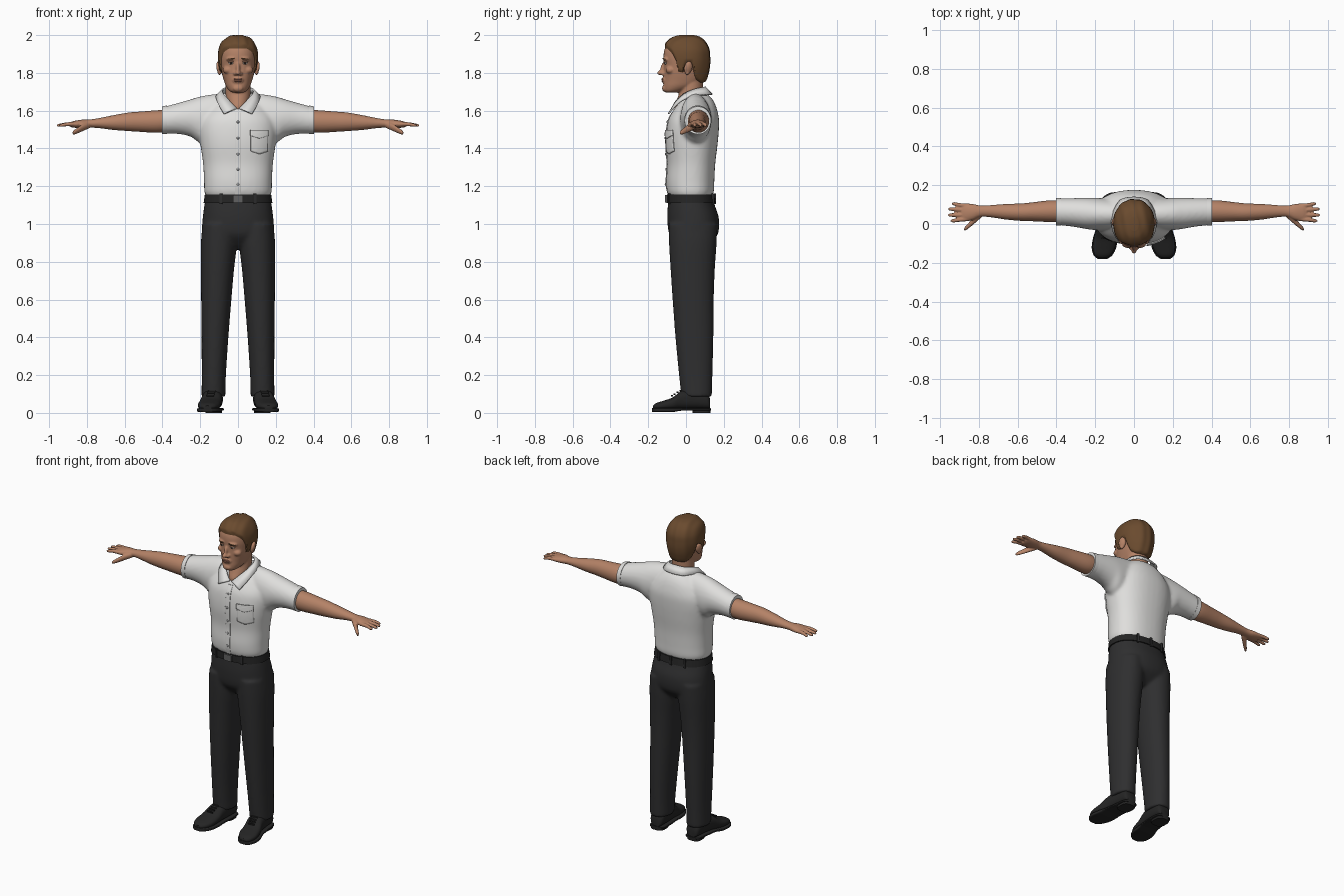
import bpy, bmesh, math
from mathutils import Vector, Matrix, Euler

if "Cube" in bpy.data.objects:
    bpy.data.objects.remove(bpy.data.objects["Cube"], do_unlink=True)


def material(name, *rgb):
    m = bpy.data.materials.new(name)
    m.use_nodes = True
    m.diffuse_color = (*rgb, 1)
    m.node_tree.nodes["Principled BSDF"].inputs["Base Color"].default_value = (*rgb, 1)
    return m


SKIN = material("skin", .46, .225, .135)
LIPS = material("lips", .36, .15, .10)
HAIR = material("brown_hair", .145, .07, .028)
SHIRT = material("white_cloth", .74, .735, .72)
BUTTON = material("grey_button", .42, .42, .42)
CLOTH = material("dark_cloth", .028, .028, .029)
LEATHER = material("black_leather", .018, .018, .018)
METAL = material("buckle_metal", .12, .12, .12)
EYE = material("eye_white", .5, .45, .4)
IRIS = material("eye_dark", .03, .02, .015)


def resample(rings, steps=5):
    """Smooth curve through the given cross-sections."""
    out = []
    for i in range(len(rings) - 1):
        a, b, c, d = (rings[min(max(i + k, 0), len(rings) - 1)] for k in (-1, 0, 1, 2))
        for s in range(steps):
            t = s / steps
            out.append([q + .5 * t * (r - p + t * (2*p - 5*q + 4*r - s4 + t * (3*(q - r) + s4 - p)))
                        for p, q, r, s4 in zip(a, b, c, d)])
    return out + [list(rings[-1])]


def loft(bm, rings, axis="z", power=2, both=False, seg=40, steps=5):
    """Rings are (position, side centre, half width, low, high)."""
    def bend(v):
        return math.copysign(abs(v) ** (2 / power), v)
    for sign in ((1, -1) if both else (1,)):
        loops = []
        for pos, mid, wide, low, high in resample(rings, steps):
            loop = []
            for k in range(seg):
                ang = 2 * math.pi * k / seg
                u = mid + wide * bend(math.cos(ang))
                v = (low + high) / 2 + (high - low) / 2 * bend(math.sin(ang))
                x, y, z = {"z": (u, v, pos), "x": (pos, u, v), "y": (u, pos, v)}[axis]
                loop.append(bm.verts.new((x * sign, y, z)))
            loops.append(loop)
        for a, b in zip(loops, loops[1:]):
            for k in range(seg):
                n = (k + 1) % seg
                bm.faces.new((a[k], a[n], b[n], b[k]))
        bm.faces.new(loops[0])
        bm.faces.new(loops[-1])


def blob(bm, loc, size, rot=(0, 0, 0), both=False):
    for s in ((1, -1) if both else (1,)):
        m = (Matrix.Translation((loc[0] * s, loc[1], loc[2]))
             @ Euler((rot[0], rot[1] * s, rot[2] * s)).to_matrix().to_4x4()
             @ Matrix.Diagonal((*size, 1)))
        bmesh.ops.create_uvsphere(bm, u_segments=20, v_segments=12, radius=1, matrix=m)


def box(bm, loc, size, rot=0):
    bmesh.ops.create_cube(bm, size=1, matrix=Matrix.Translation(loc)
                          @ Matrix.Rotation(rot, 4, "Z") @ Matrix.Diagonal((*size, 1)))


def finish(name, bm, mat, voxel=0, relax=0, thick=0):
    bmesh.ops.recalc_face_normals(bm, faces=bm.faces)
    me = bpy.data.meshes.new(name)
    bm.to_mesh(me)
    bm.free()
    me.materials.append(mat)
    me.shade_smooth()
    me.set_sharp_from_angle(angle=math.radians(45))
    ob = bpy.data.objects.new(name, me)
    bpy.context.collection.objects.link(ob)
    if thick:
        m = ob.modifiers.new("thickness", "SOLIDIFY")
        m.thickness, m.offset = thick, 0
    if voxel:
        m = ob.modifiers.new("blend", "REMESH")
        m.mode, m.voxel_size, m.use_smooth_shade = "VOXEL", voxel, True
    if relax:
        m = ob.modifiers.new("relax", "SMOOTH")
        m.factor, m.iterations = .5, relax
    return ob


def blobs(name, mat, items, both=True, voxel=0):
    bm = bmesh.new()
    for item in items:
        blob(bm, *item, both=both)
    return finish(name, bm, mat, voxel)


# Shirt: torso and short sleeves blended together
TORSO = [(1.14, 0, .165, -.085, .135), (1.17, 0, .178, -.10, .147), (1.23, 0, .18, -.105, .15),
         (1.32, 0, .185, -.10, .155), (1.42, 0, .199, -.107, .167), (1.5, 0, .207, -.103, .174),
         (1.56, 0, .197, -.09, .174), (1.62, 0, .155, -.055, .16), (1.66, 0, .11, -.02, .14),
         (1.69, 0, .08, 0, .11)]
SLEEVE = [(.05, .055, .06, 1.48, 1.69), (.12, .05, .078, 1.44, 1.688), (.2, .052, .083, 1.43, 1.675),
          (.25, .055, .08, 1.462, 1.66), (.32, .06, .073, 1.477, 1.64), (.4, .063, .068, 1.477, 1.618)]
bm = bmesh.new()
loft(bm, TORSO, power=2.3)
loft(bm, SLEEVE, "x", both=True)
finish("shirt", bm, SHIRT, .01, 5)
bm = bmesh.new()
loft(bm, [(.375, .062, .071, 1.478, 1.628), (.403, .063, .07, 1.475, 1.622)], "x", both=True, steps=1)
finish("sleeve_hems", bm, SHIRT)

CHEST = resample(TORSO, 12)


def front(x, z):
    """Depth of the shirt front at a point."""
    _, _, w, lo, hi = min(CHEST, key=lambda r: abs(r[0] - z))
    return (lo + hi) / 2 - (hi - lo) / 2 * max(0, 1 - abs(x / w) ** 2.3) ** (1 / 2.3)


bm = bmesh.new()
loft(bm, [(z, 0, .016, front(0, z) - .003, front(0, z) + .012)
          for z in (1.155, 1.2, 1.26, 1.32, 1.38, 1.44, 1.5, 1.55, 1.59)], power=6)
finish("button_placket", bm, SHIRT)
blobs("shirt_buttons", BUTTON, [((0, front(0, z) - .004, z), (.007, .004, .007))
                               for z in (1.21, 1.29, 1.37, 1.455, 1.54)], both=False)


def chest_patch(name, x, z, w, h, point, lift):
    bm = bmesh.new()
    bmesh.ops.create_grid(bm, x_segments=12, y_segments=12, size=1)
    for v in bm.verts:
        px, pz = x + w * v.co.x, z + h * v.co.y
        if v.co.y < 0:
            pz += point * v.co.y * (1 - abs(v.co.x))
        v.co = (px, front(px, pz) - lift, pz)
    finish(name, bm, SHIRT, thick=.006)


chest_patch("chest_pocket", .113, 1.435, .045, .05, .015, .003)
chest_patch("pocket_flap", .113, 1.483, .048, .015, .015, .009)

# Collar: folded strip from nape to tips
TOP = [(0, .10, 1.725), (.05, .09, 1.722), (.08, .045, 1.712), (.076, -.01, 1.688),
       (.045, -.05, 1.652), (.006, -.073, 1.612)]
FALL = [(0, .138, 1.685), (.07, .122, 1.685), (.112, .045, 1.68), (.112, -.02, 1.655),
        (.098, -.06, 1.622), (.074, -.093, 1.583)]
bm = bmesh.new()
for s in (1, -1):
    rows = [[bm.verts.new((x * s, y, z)) for x, y, z in resample(r, 4)] for r in (TOP, FALL)]
    for k in range(len(rows[0]) - 1):
        bm.faces.new((rows[0][k], rows[0][k + 1], rows[1][k + 1], rows[1][k]))
bmesh.ops.remove_doubles(bm, verts=bm.verts, dist=.0005)
finish("collar", bm, SHIRT, thick=.009)

# Trousers: hips and legs blended together
bm = bmesh.new()
loft(bm, [(1.15, 0, .168, -.09, .14), (1.1, 0, .178, -.096, .152), (1.03, 0, .187, -.099, .174),
          (.95, 0, .19, -.09, .17), (.9, 0, .165, -.055, .135), (.87, 0, .1, -.02, .1)], power=2.3)
loft(bm, [(1, .1, .088, -.092, .165), (.9, .101, .095, -.09, .162), (.75, .109, .087, -.081, .152),
          (.6, .115, .08, -.071, .147), (.4, .122, .071, -.056, .145), (.2, .128, .064, -.037, .14),
          (.085, .13, .063, -.024, .137)], power=2.15, both=True)
finish("trousers", bm, CLOTH, .01, 4)

# Belt, buckle and loops
bm = bmesh.new()
loft(bm, [(1.112, 0, .182, -.103, .156), (1.155, 0, .176, -.101, .15)], power=2.3, steps=1, seg=64)
finish("belt", bm, LEATHER)
bm = bmesh.new()
box(bm, (0, -.104, 1.133), (.055, .012, .04))
finish("belt_buckle", bm, METAL)
bm = bmesh.new()
for x, y, r in ((.09, -.088, .25), (-.09, -.088, -.25), (.09, .143, -.25), (-.09, .143, .25), (0, .153, 0)):
    box(bm, (x, y, 1.133), (.012, .014, .055), r)
finish("belt_loops", bm, CLOTH)

# Shoes: uppers, soles and heels with toes turned outward
UPPER = [(.128, .128, .028, .02, .07), (.112, .128, .043, .02, .105), (.05, .13, .05, .02, .125),
         (-.02, .138, .053, .018, .118), (-.07, .148, .058, .015, .082), (-.12, .155, .058, .015, .064),
         (-.158, .16, .043, .016, .052), (-.176, .162, .02, .018, .038)]
bm = bmesh.new()
loft(bm, UPPER, "y", 2.4, both=True)
finish("shoe_uppers", bm, LEATHER)
bm = bmesh.new()
loft(bm, [(y * 1.02, c, w + .005, .004 if y < -.05 else .012, .026) for y, c, w, _, _ in UPPER],
     "y", 5, both=True)
loft(bm, [(0, .129, .044, .035, .13), (.024, .129, .045, .032, .132)], power=3, both=True, steps=1)
finish("shoe_soles", bm, LEATHER)
bm = bmesh.new()
for s in (1, -1):
    for k in range(4):
        y, z = -.03 - .015 * k, .117 - .009 * k
        box(bm, (s * (.138 + .003 * k), y, z), (.04, .006, .008), s * .1)
finish("shoe_laces", bm, LEATHER)

# Arms, palms, fingers and thumbs
bm = bmesh.new()
loft(bm, [(.36, .065, .055, 1.49, 1.605), (.43, .066, .056, 1.483, 1.602), (.52, .063, .049, 1.488, 1.595),
          (.58, .061, .045, 1.492, 1.59), (.66, .063, .04, 1.498, 1.576), (.74, .066, .031, 1.508, 1.56),
          (.79, .066, .029, 1.51, 1.553), (.83, .062, .041, 1.508, 1.552), (.87, .06, .046, 1.51, 1.545),
          (.89, .06, .041, 1.515, 1.538)], "x", both=True)
for y0, y1, tip in ((.092, .104, .94), (.07, .077, .958), (.047, .046, .959), (.026, .017, .945)):
    loft(bm, [(.85, y0, .011, 1.516, 1.54), (.9, (y0 + y1) / 2, .0105, 1.518, 1.539),
              (tip - .012, y1, .009, 1.514, 1.531), (tip, y1, .004, 1.517, 1.526)], "x", both=True, seg=16)
loft(bm, [(.785, .05, .015, 1.508, 1.54), (.82, .022, .018, 1.492, 1.53), (.848, -.004, .015, 1.48, 1.511),
          (.868, -.022, .011, 1.473, 1.497), (.876, -.029, .005, 1.475, 1.488)], "x", both=True, seg=16)
finish("arms_and_hands", bm, SKIN, .0045, 2)

# Head and neck with blended facial forms
SKULL = [(1.695, 0, .025, -.105, -.05), (1.705, 0, .045, -.117, -.01), (1.73, 0, .064, -.12, .06),
         (1.76, 0, .075, -.118, .095), (1.8, 0, .086, -.117, .11), (1.84, 0, .093, -.116, .117),
         (1.88, 0, .097, -.119, .118), (1.92, 0, .094, -.115, .115), (1.955, 0, .08, -.098, .098),
         (1.98, 0, .053, -.068, .07), (1.99, 0, .022, -.033, .035)]
bm = bmesh.new()
loft(bm, SKULL, power=2.2)
loft(bm, [(1.58, 0, .05, -.055, .08), (1.62, 0, .055, -.063, .095), (1.66, 0, .063, -.048, .095),
          (1.7, 0, .066, -.036, .09), (1.78, 0, .066, -.03, .09)])
blob(bm, (0, -.121, 1.825), (.011, .015, .036), (-.28, 0, 0))
blob(bm, (0, -.134, 1.8), (.014, .019, .013))
blob(bm, (.014, -.123, 1.796), (.01, .013, .01), both=True)
blob(bm, (.037, -.106, 1.874), (.028, .016, .01), (0, .1, .25), True)
blob(bm, (.055, -.085, 1.815), (.026, .022, .02), (0, 0, .4), True)
blob(bm, (0, -.113, 1.718), (.028, .014, .018))
blob(bm, (0, -.115, 1.762), (.03, .013, .02))
finish("head", bm, SKIN, .0055, 2)
blobs("ears", SKIN, [((.1, .012, 1.828), (.013, .023, .034), (-.15, .2, .35)),
                     ((.098, .006, 1.803), (.01, .012, .014))], voxel=.004)
blobs("lips", LIPS, [((.006, -.124, 1.766), (.019, .007, .0045)),
                     ((.004, -.123, 1.757), (.018, .007, .005))])
blobs("eyeballs", EYE, [((.037, -.107, 1.852), (.014, .009, .007), (0, 0, .25))])
blobs("irises", IRIS, [((.037, -.1125, 1.852), (.006, .006, .006))])
blobs("upper_eyelids", SKIN, [((.037, -.109, 1.859), (.017, .01, .005), (0, .1, .25))])
blobs("eyebrows", HAIR, [((.038, -.1165, 1.874), (.022, .006, .004), (0, .1, .3))])

# Hair: scalp shell that sinks into the head below the hairline
HAIRLINE = [(-.2, 1.93), (-.1, 1.93), (-.07, 1.9), (-.05, 1.86), (-.042, 1.81), (-.012, 1.8),
            (-.005, 1.85), (.03, 1.85), (.05, 1.77), (.075, 1.745), (.2, 1.74)]


def hairline(y):
    for (a, za), (b, zb) in zip(HAIRLINE, HAIRLINE[1:]):
        if y <= b:
            return za + (zb - za) * (y - a) / (b - a)
    return HAIRLINE[-1][1]


bm = bmesh.new()
loft(bm, SKULL, power=2.2, seg=120, steps=8)
for v in bm.verts:
    x, y, z = v.co
    lift = max(-.018, min(.011, (z - hairline(y)) * .6))
    if lift > .008:
        lift += .0015 * math.sin(130 * x + 30 * y) - .001
    v.co += (v.co - Vector((0, 0, 1.85))).normalized() * lift
finish("hair", bm, HAIR)
